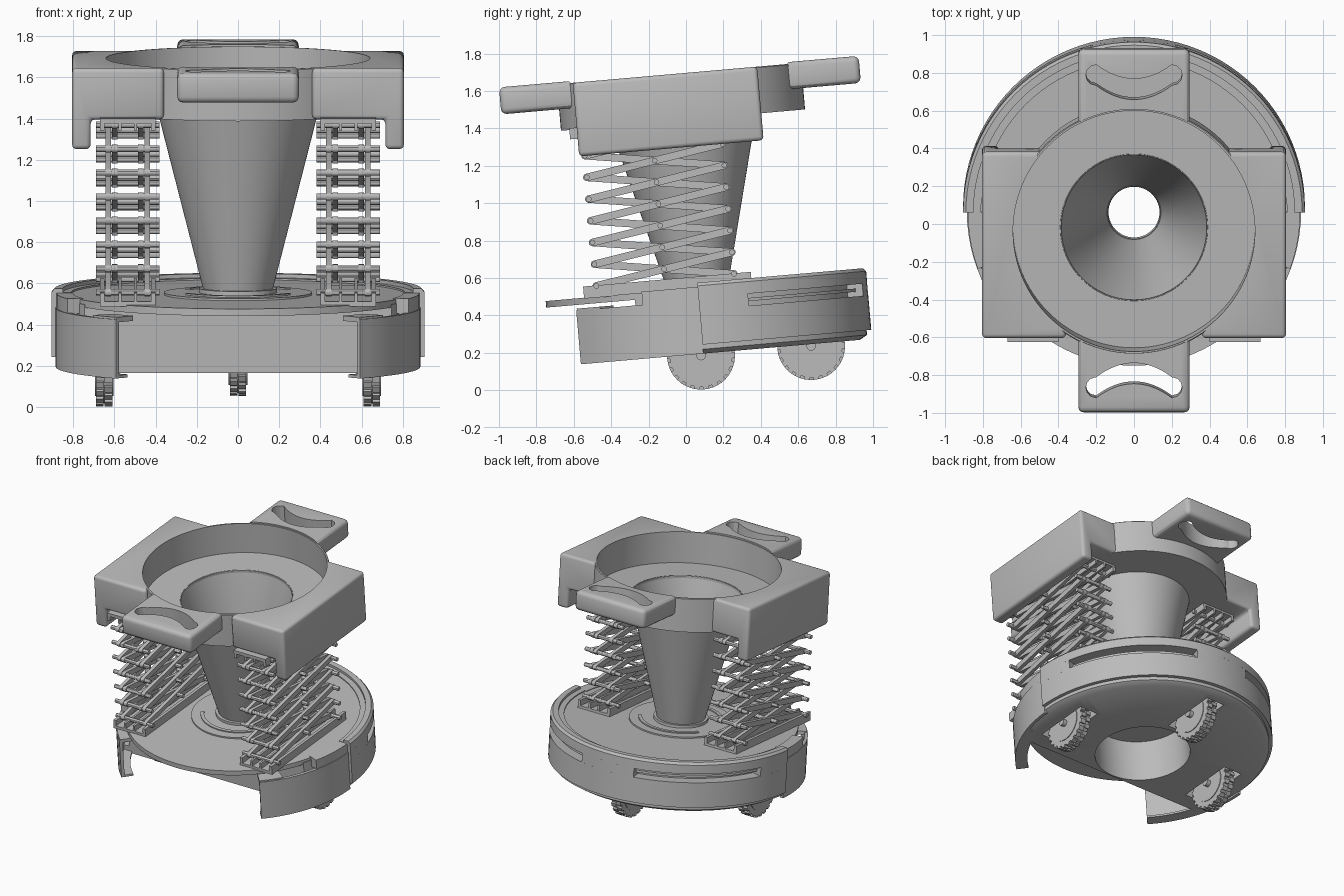
import bpy, bmesh
from math import sin, cos, pi, radians, atan2, hypot
from mathutils import Matrix, Vector

if "Cube" in bpy.data.objects:
    bpy.data.objects.remove(bpy.data.objects["Cube"])

grey = bpy.data.materials.new("plain_grey")
grey.use_nodes = True
grey.diffuse_color = (0.5, 0.5, 0.5, 1)
grey.node_tree.nodes["Principled BSDF"].inputs["Base Color"].default_value = (0.5, 0.5, 0.5, 1)

AXIS = 0.11          # y of the shared vertical axis
parts = []


def finish(name, bm):
    bmesh.ops.recalc_face_normals(bm, faces=bm.faces)
    mesh = bpy.data.meshes.new(name)
    bm.to_mesh(mesh)
    bm.free()
    mesh.materials.append(grey)
    ob = bpy.data.objects.new(name, mesh)
    bpy.context.collection.objects.link(ob)
    parts.append(ob)
    return ob


def add_loft(bm, rings, wrap=False):
    """Skin a list of closed rings, capping the ends unless they wrap."""
    rows = [[bm.verts.new(p) for p in ring] for ring in rings]
    n = len(rows[0])
    pairs = list(zip(rows, rows[1:])) + ([(rows[-1], rows[0])] if wrap else [])
    for a, b in pairs:
        for i in range(n):
            j = (i + 1) % n
            bm.faces.new((a[i], a[j], b[j], b[i]))
    if not wrap:
        bm.faces.new(rows[0])
        bm.faces.new(rows[-1])


def lathe(name, profile, a0=0, a1=360, steps=96):
    """Turn a closed (radius, z) profile around the axis, between two angles."""
    full = a1 - a0 >= 360
    count = steps if full else max(2, int(steps * (a1 - a0) / 360)) + 1
    span = radians(a1 - a0) / (count if full else count - 1)
    rings = []
    for k in range(count):
        a = radians(a0) + span * k
        rings.append([(r * cos(a), AXIS + r * sin(a), z) for r, z in profile])
    bm = bmesh.new()
    add_loft(bm, rings, full)
    return finish(name, bm)


def band(name, r0, r1, z0, z1, a0=0, a1=360):
    return lathe(name, [(r0, z0), (r1, z0), (r1, z1), (r0, z1)], a0, a1)


def add_box(bm, lo, hi):
    x0, y0, z0 = lo
    x1, y1, z1 = hi
    add_loft(bm, [[(x0, y0, z), (x1, y0, z), (x1, y1, z), (x0, y1, z)] for z in (z0, z1)])


def box(name, lo, hi):
    bm = bmesh.new()
    add_box(bm, lo, hi)
    return finish(name, bm)


def bake(ob):
    dg = bpy.context.evaluated_depsgraph_get()
    mesh = bpy.data.meshes.new_from_object(ob.evaluated_get(dg))
    ob.modifiers.clear()
    ob.data = mesh


def bevel(ob, width):
    m = ob.modifiers.new("round", "BEVEL")
    m.width, m.segments = width, 3
    bake(ob)


def cut(ob, cutter):
    m = ob.modifiers.new("cut", "BOOLEAN")
    m.operation, m.object, m.solver = "DIFFERENCE", cutter, "EXACT"
    bake(ob)
    parts.remove(cutter)
    bpy.data.objects.remove(cutter)


# Base: ring body with a flat front wall and wheel wells
body = lathe("base_body", [(0.33, 0.187), (0.84, 0.187), (0.88, 0.21), (0.88, 0.235),
                           (0.82, 0.24), (0.82, 0.52), (0.33, 0.52)])
cut(body, box("front_cutter", (-1, -1.2, 0), (1, -0.23, 1)))
wheels = {"right_wheel": (-0.65, 0.096), "left_wheel": (0.65, 0.096), "back_wheel": (0, 0.687)}
for x, y in wheels.values():
    cut(body, box("well_cutter", (x - 0.075, y - 0.21, 0.1), (x + 0.075, y + 0.21, 0.385)))

# Top deck with the raised ring around the funnel foot
band("top_deck", 0.14, 0.816, 0.505, 0.54)
band("deck_ring", 0.14, 0.36, 0.535, 0.55)
band("funnel_collar", 0.14, 0.19, 0.54, 0.57)
for side in (30, 210):
    band("deck_arc", 0.27, 0.295, 0.545, 0.558, side, side + 120)

# Rear shell with two long slots
band("shell_lower", 0.81, 0.905, 0.235, 0.42, 0, 180)
lathe("shell_upper", [(0.85, 0.485), (0.905, 0.485), (0.905, 0.55), (0.89, 0.567), (0.85, 0.567)], 0, 180)
band("shell_ledge", 0.81, 0.86, 0.49, 0.548, 0, 180)
band("slot_rib", 0.81, 0.865, 0.445, 0.462, 2, 178)
for a0, a1 in ((0, 17), (76, 104), (163, 180)):
    band("slot_post", 0.81, 0.905, 0.415, 0.49, a0, a1)

# Front side panels, open between their ends
for name, sweep in (("left", lambda a, b: (a, b)), ("right", lambda a, b: (180 - b, 180 - a))):
    band(name + "_panel", 0.862, 0.885, 0.187, 0.475, *sweep(-48, 0))
    band(name + "_panel_ledge", 0.76, 0.88, 0.46, 0.485, *sweep(-48, -37))
    band(name + "_panel_foot", 0.80, 0.88, 0.187, 0.202, *sweep(-48, -15))
    band(name + "_panel_shoulder", 0.80, 0.88, 0.47, 0.545, *sweep(-20, 0))

# Treaded wheels
for name, (x, y) in wheels.items():
    bm = bmesh.new()
    turn = Matrix.Translation((x, y, 0.177)) @ Matrix.Rotation(pi / 2, 4, "Y")
    for r, depth in ((0.168, 0.08), (0.13, 0.09), (0.025, 0.15)):
        bmesh.ops.create_cone(bm, cap_ends=True, segments=40, radius1=r, radius2=r, depth=depth, matrix=turn)
    for row in (-1, 1):
        for k in range(22):
            spin = Matrix.Rotation((k + row / 4) * 2 * pi / 22, 4, "X")
            place = (Matrix.Translation((x, y, 0.177)) @ spin
                     @ Matrix.Translation((row * 0.021, 0, 0.17))
                     @ Matrix.Diagonal((0.038, 0.03, 0.022, 1)))
            bmesh.ops.create_cube(bm, size=1, matrix=place)
    finish(name, bm)

# Funnel
lathe("funnel", [(0.16, 0.53), (0.395, 1.45), (0.39, 1.462), (0.135, 0.54), (0.135, 0.53)])

# Head: open bowl with a thin rim
lathe("bowl", [(0.385, 1.44), (0.655, 1.44), (0.655, 1.685), (0.65, 1.69),
               (0.64, 1.69), (0.64, 1.46), (0.385, 1.46)], steps=128)

# Side blocks with an outer skirt
for name, s in (("left", 1), ("right", -1)):
    section = [(0.36, 1.69), (0.805, 1.69), (0.805, 1.295), (0.715, 1.295), (0.715, 1.44), (0.36, 1.44)]
    bm = bmesh.new()
    add_loft(bm, [[(s * x, y, z) for x, z in section] for y in (-0.46, 0.53)])
    block = finish(name + "_block", bm)
    bevel(block, 0.022)
    cut(block, band("bowl_cutter", 0.001, 0.648, 1.3, 1.8))

# Carrying handles with a curved grip hole
for name, s in (("back", 1), ("front", -1)):
    y0, y1 = sorted((AXIS + s * 0.5, AXIS + s * 0.965))
    handle = box(name + "_handle", (-0.295, y0, 1.555), (0.295, y1, 1.7))
    bevel(handle, 0.03)
    spine = [(0.2 * t / 8, 0.755 + 0.075 * (t / 8) ** 2) for t in range(-8, 9)]
    near = [(x, d - 0.055) for x, d in spine]
    far = [(x, d + 0.055) for x, d in reversed(spine)]
    tip = [(0.2 + 0.055 * cos(a), 0.83 + 0.055 * sin(a)) for a in (-1, -0.5, 0, 0.5, 1)]
    outline = near + tip + far + [(-x, d) for x, d in reversed(tip)]
    bm = bmesh.new()
    add_loft(bm, [[(x, AXIS + s * d, z) for x, d in outline] for z in (1.4, 1.8)])
    cut(handle, finish("grip_cutter", bm))
    cut(handle, band("bowl_cutter", 0.001, 0.648, 1.3, 1.8))


# Scissor lifts
def add_arm(bm, x, p, q, half=0.02, thick=0.026):
    """Flat link with round ends between two (y, z) pivots."""
    a = atan2(q[1] - p[1], q[0] - p[0])
    ends = [(q, a - pi / 2), (p, a + pi / 2)]
    outline = [(c[0] + half * cos(b + k * pi / 6), c[1] + half * sin(b + k * pi / 6))
               for c, b in ends for k in range(7)]
    add_loft(bm, [[(x + dx, y, z) for y, z in outline] for dx in (-thick / 2, thick / 2)])


FRONT, BACK, LOW, PITCH, LEVELS = -0.429, 0.309, 0.597, 0.1165, 7
MID = (FRONT + BACK) / 2
for name, s in (("left", 1), ("right", -1)):
    arms, pins = bmesh.new(), bmesh.new()
    pivots = []
    for n in range(LEVELS + 1):
        z = LOW + n * PITCH
        pivots += [(FRONT, z), (BACK, z)]
        if n < LEVELS:
            pivots.append((MID, z + PITCH / 2))
            for x in (0.44, 0.63):
                add_arm(arms, s * x, (FRONT, z), (BACK, z + PITCH))
            for x in (0.472, 0.598):
                add_arm(arms, s * x, (FRONT, z + PITCH), (BACK, z))
    for y, z in pivots:
        place = Matrix.Translation((s * 0.535, y, z)) @ Matrix.Rotation(pi / 2, 4, "Y")
        bmesh.ops.create_cone(pins, cap_ends=True, segments=12, radius1=0.015, radius2=0.015,
                              depth=0.31, matrix=place)
    finish(name + "_scissor_arms", arms)
    finish(name + "_scissor_pins", pins)
    # Channel rails below and above the links
    for label, web, lips in (("lower", (0.535, 0.558), (0.54, 0.6)), ("upper", (1.425, 1.45), (1.39, 1.44))):
        bm = bmesh.new()
        for x0, x1, (z0, z1) in ((0.4, 0.67, web), (0.4, 0.422, lips), (0.648, 0.67, lips),
                                 (0.49, 0.505, lips), (0.565, 0.58, lips)):
            add_box(bm, (min(s * x0, s * x1), -0.5, z0), (max(s * x0, s * x1), 0.4, z1))
        finish(name + "_" + label + "_rail", bm)

# Lean the whole model back and smooth the round faces
lean = Matrix.Rotation(radians(5), 4, "X")
for ob in parts:
    ob.data.transform(lean)
    ob.data.shade_smooth()
    ob.data.set_sharp_from_angle(angle=radians(30))
